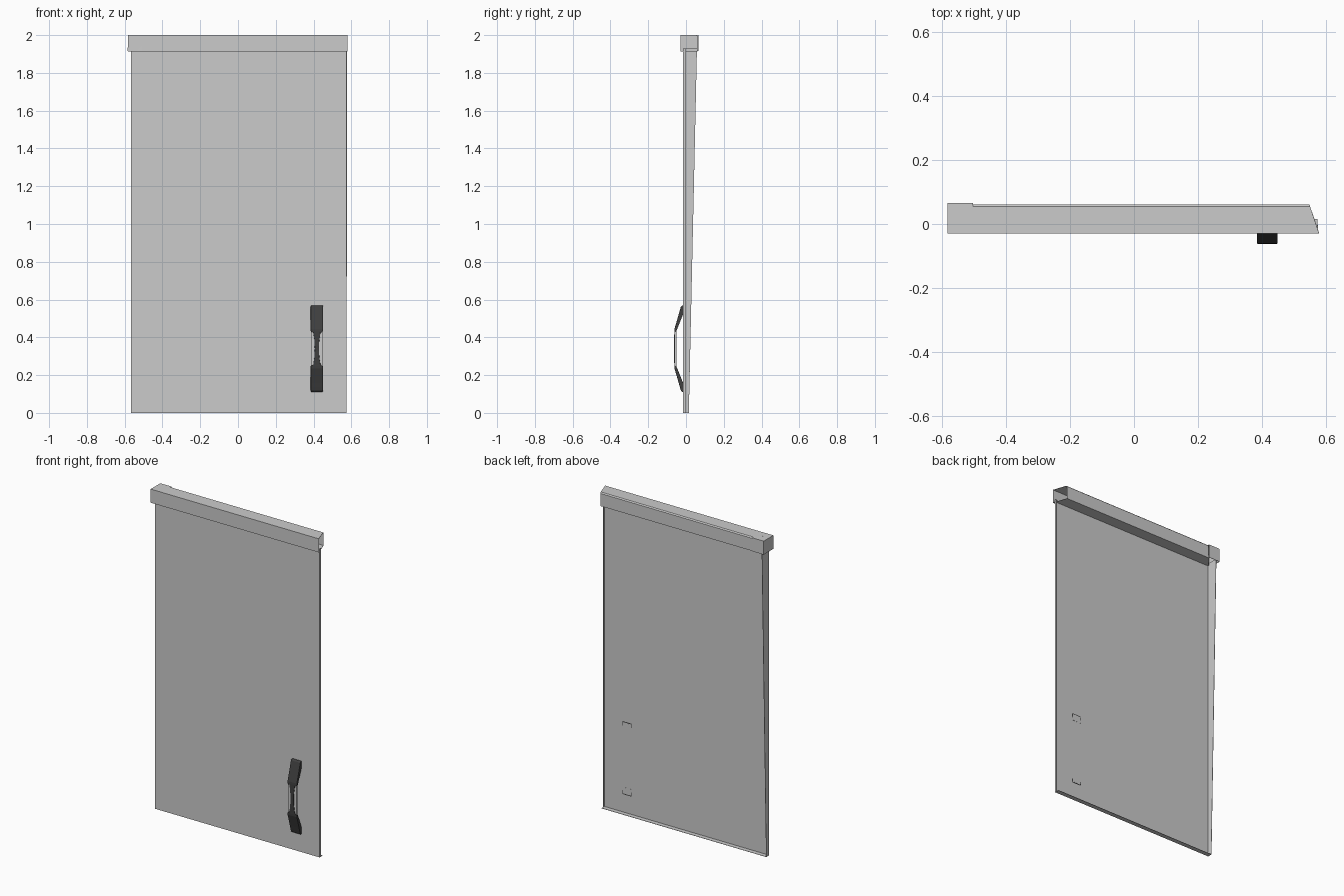
import bpy, bmesh

if "Cube" in bpy.data.objects:
    bpy.data.objects.remove(bpy.data.objects["Cube"])


def make(name, verts, faces, mat=None, thick=0.0, bevel=0.0):
    """Mesh object from corner points, with optional sheet thickness and bevel."""
    mesh = bpy.data.meshes.new(name)
    bm = bmesh.new()
    vs = [bm.verts.new(v) for v in verts]
    for f in faces:
        bm.faces.new([vs[i] for i in f])
    bmesh.ops.remove_doubles(bm, verts=bm.verts, dist=1e-5)
    bmesh.ops.recalc_face_normals(bm, faces=bm.faces)
    bm.to_mesh(mesh)
    bm.free()
    ob = bpy.data.objects.new(name, mesh)
    bpy.context.collection.objects.link(ob)
    if mat:
        mesh.materials.append(mat)
    if thick:
        m = ob.modifiers.new("sheet", 'SOLIDIFY')
        m.thickness = thick
        m.offset = 0
    if bevel:
        m = ob.modifiers.new("edge", 'BEVEL')
        m.width = bevel
        m.segments = 2
        m.limit_method = 'ANGLE'
    return ob


def box(name, lo, hi, mat=None, bevel=0.0):
    verts = [(x, y, z) for x in (lo[0], hi[0]) for y in (lo[1], hi[1]) for z in (lo[2], hi[2])]
    faces = [(0, 1, 3, 2), (4, 6, 7, 5), (0, 4, 5, 1), (2, 3, 7, 6), (0, 2, 6, 4), (1, 5, 7, 3)]
    return make(name, verts, faces, mat, bevel=bevel)


dark = bpy.data.materials.new("dark_handle")
dark.diffuse_color = (0.05, 0.05, 0.05, 1)
dark.use_nodes = True
dark.node_tree.nodes["Principled BSDF"].inputs["Base Color"].default_value = dark.diffuse_color

# folded door sheet: front, tapered left flange, narrow right lip, bottom lip
L, R, F, H = -0.565, 0.575, -0.014, 1.93
make("door_panel",
     [(L, F, 0), (R, F, 0), (R, F, H), (L, F, H),
      (L, 0.015, 0), (L, 0.058, H),
      (R, -0.003, 0), (R, -0.003, H), (R, 0.015, 0)],
     [(0, 1, 2, 3), (0, 3, 5, 4), (1, 6, 7, 2), (0, 4, 8, 6, 1)], thick=0.002)

# top rail: hollow box section with an open, slanted right end
Y0, Y1, Z0, Z1 = -0.029, 0.060, 1.915, 1.999
section = [(Y0, Z0), (Y0, Z1), (Y1 - 0.006, Z1), (Y1, Z1 - 0.006), (Y1, Z0)]
n = len(section)
verts = [(-0.505 if y > 0 else -0.583, y, z) for y, z in section]
verts += [(0.58 - 0.03 * (y - Y0) / (Y1 - Y0), y, z) for y, z in section]
make("top_rail", verts, [(i, (i + 1) % n, n + (i + 1) % n, n + i) for i in range(n)], thick=0.002)

# end cover on the left of the rail, open underneath
X0, X1, YB = -0.583, -0.505, 0.065
make("rail_end_cover",
     [(X0, Y0, Z0), (X1, Y0, Z0), (X1, YB, Z0), (X0, YB, Z0),
      (X0, Y0, Z1), (X1, Y0, Z1), (X1, YB, Z1), (X0, YB, Z1)],
     [(4, 5, 6, 7), (2, 3, 7, 6), (3, 0, 4, 7), (0, 1, 5, 4)], thick=0.002)

# handle: swept strap with wide ends and a waisted grip
CX, CZ = 0.4175, 0.34
# height from middle, front y, back y, half width
half = [(0.229, -0.020, -0.013, 0.031), (0.222, -0.027, -0.013, 0.0325),
        (0.205, -0.032, -0.013, 0.0325), (0.18, -0.039, -0.016, 0.0325),
        (0.105, -0.061, -0.046, 0.0325), (0.092, -0.062, -0.052, 0.0325),
        (0.084, -0.062, -0.052, 0.019), (0.045, -0.063, -0.052, 0.013),
        (0.0, -0.063, -0.052, 0.011)]
stations = half + [(-d, f, b, w) for d, f, b, w in half[-2::-1]]
verts, faces = [], []
for d, f, b, w in stations:
    z = CZ + d
    verts += [(CX - w, f, z), (CX + w, f, z), (CX + w, b, z), (CX - w, b, z)]
for k in range(len(stations) - 1):
    a = 4 * k
    faces += [(a + i, a + (i + 1) % 4, a + 4 + (i + 1) % 4, a + 4 + i) for i in range(4)]
e = len(verts) - 4
faces += [(0, 1, 2, 3), (e, e + 1, e + 2, e + 3)]
make("handle", verts, faces, dark, bevel=0.0015)

# light grip insert showing beside the waist
box("grip_insert", (CX - 0.030, -0.060, CZ - 0.095), (CX + 0.030, -0.051, CZ + 0.095), bevel=0.001)

# handle feet that pass through the sheet
for name, z in (("lower_foot", 0.137), ("upper_foot", 0.543)):
    box(name, (CX - 0.028, -0.016, z - 0.02), (CX + 0.028, -0.0125, z + 0.02))
